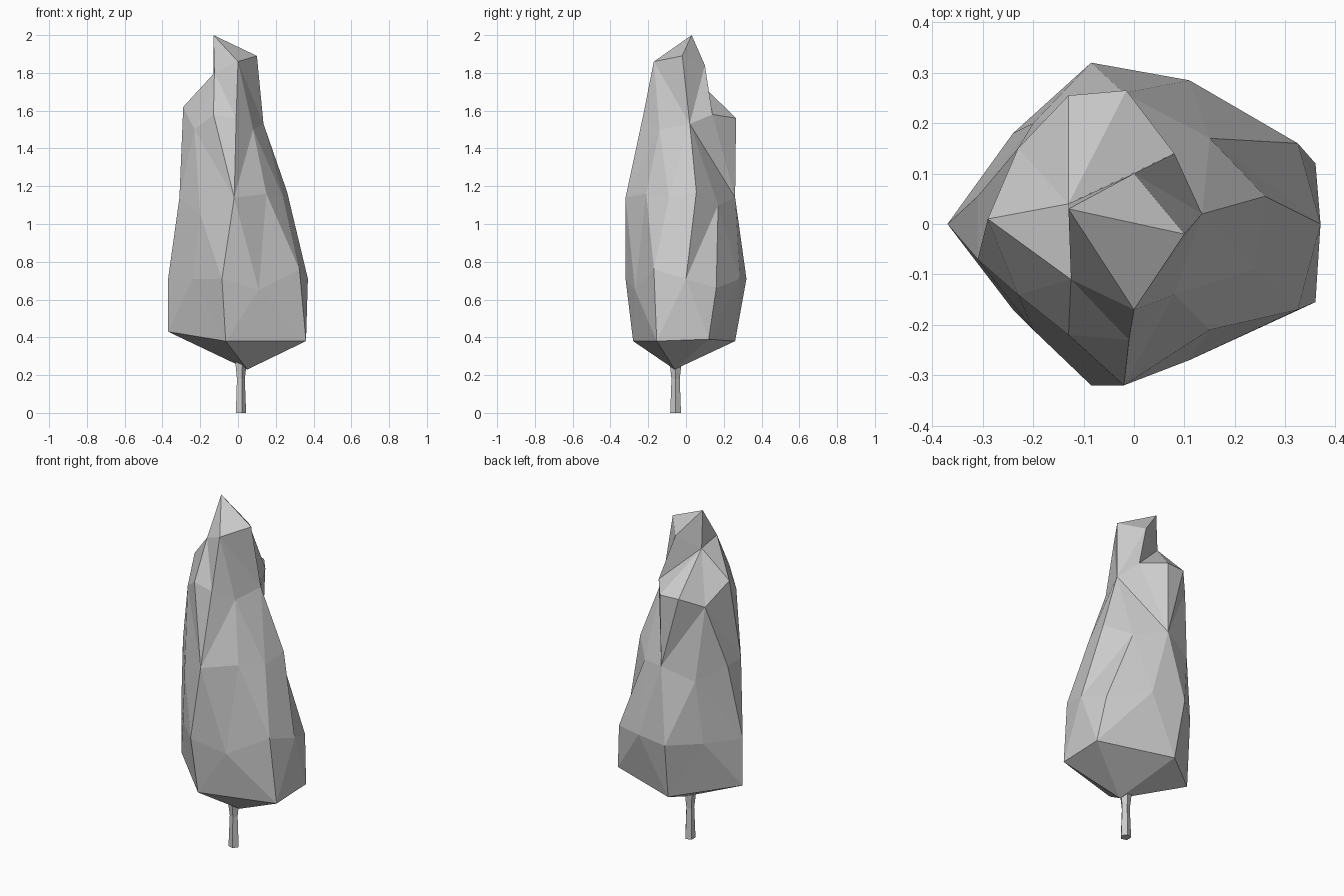
import bpy
import bmesh
from math import atan2, cos, sin, tau
from mathutils import Vector

cube = bpy.data.objects.get("Cube")
if cube:
    bpy.data.objects.remove(cube)

grey = bpy.data.materials.new("pale_grey")
grey.use_nodes = True
colour = (0.6, 0.6, 0.6, 1)
grey.diffuse_color = colour
grey.node_tree.nodes["Principled BSDF"].inputs["Base Color"].default_value = colour


def section(height, *points):
    """Uneven cross-section in hundredths: x, y and an optional lift."""
    ring = [Vector((p[0], p[1], height + (p[2] if len(p) > 2 else 0))) / 100 for p in points]
    middle = sum(ring, Vector()) / len(ring)
    return sorted(ring, key=lambda v: atan2(v.y - middle.y, v.x - middle.x))


def fan(bm, ring, tip, upward):
    for a, b in zip(ring, ring[1:] + ring[:1]):
        bm.faces.new((a, b, tip) if upward else (b, a, tip))


def stitch(bm, low, high):
    """Join two rings with triangles, always taking the shorter diagonal."""
    start = min(range(len(high)), key=lambda k: (high[k].co - low[0].co).length)
    high = high[start:] + high[:start]
    i = j = 0
    while i < len(low) or j < len(high):
        a, b = low[i % len(low)], high[j % len(high)]
        next_a, next_b = low[(i + 1) % len(low)], high[(j + 1) % len(high)]
        step_low = (next_a.co - b.co).length < (next_b.co - a.co).length
        if j == len(high) or (i < len(low) and step_low):
            bm.faces.new((a, next_a, b))
            i += 1
        else:
            bm.faces.new((a, next_b, b))
            j += 1


def loft(name, rings, base=None, tip=None):
    bm = bmesh.new()
    loops = [[bm.verts.new(co) for co in ring] for ring in rings]
    for low, high in zip(loops, loops[1:]):
        stitch(bm, low, high)
    for loop, end, upward in ((loops[0], base, False), (loops[-1], tip, True)):
        if end:
            fan(bm, loop, bm.verts.new(end), upward)
        else:
            bm.faces.new(loop if upward else loop[::-1])
    bmesh.ops.recalc_face_normals(bm, faces=bm.faces)
    mesh = bpy.data.meshes.new(name)
    bm.to_mesh(mesh)
    bm.free()
    mesh.materials.append(grey)
    bpy.context.collection.objects.link(bpy.data.objects.new(name, mesh))


# Faceted foliage: lopsided rings between a low point and a leaning tip
hem = section(38, (-37, 0, 5), (-6.5, -28), (36, -15.5), (36, 12, 1), (-6.5, 26))
belly = section(71, (-37, 0), (-24, -17), (-8.5, -32), (11, -27, -6), (32.5, -17, 5),
                (37, 0), (32.5, 16, -5), (11, 28.5), (-8.5, 32), (-24, 18))
waist = section(114, (-31, 5.5), (-31, -7), (-20, -21, -9), (-2, -32), (15, -21, 2),
                (24, -9), (26, 5.5, 3), (15, 17, -4), (-2, 26), (-20, 20, -7))
shoulder = section(156, (-29, 1, 6), (-23, -14, -6), (-13, -22, 2), (-1, -23),
                   (8, -14, -6), (13.5, 2, -3), (8, 14, 2), (-1.5, 26.5),
                   (-13, 25.5), (-23, 15, -6))
crown = section(186, (0, -17), (10, -2, 3), (0, 10, -2), (-13, 4, -8), (-12.5, -11, -6))
loft("foliage", [hem, belly, waist, shoulder, crown],
     base=(0.05, -0.06, 0.23), tip=(-0.13, 0.03, 2.0))


# Slim five-sided trunk, flaring where it enters the foliage
def trunk_ring(z, radius):
    angles = [tau * k / 5 for k in range(5)]
    return [Vector((0.013 + radius * cos(a), -0.055 + radius * sin(a), z)) for a in angles]


loft("trunk", [trunk_ring(0, 0.03), trunk_ring(0.18, 0.023), trunk_ring(0.29, 0.036)])
